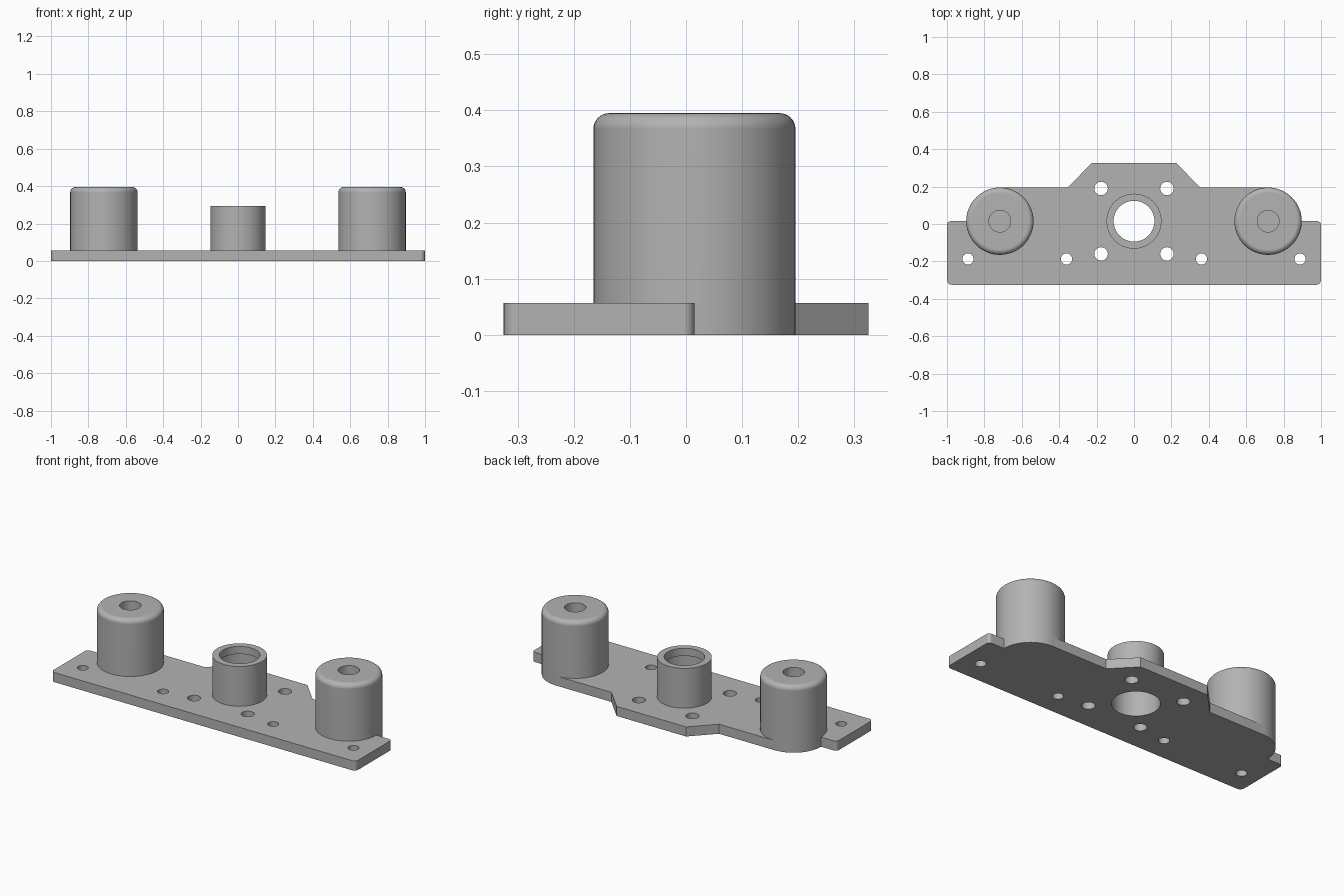
import bpy
import bmesh
from math import sin, cos, pi, radians

if "Cube" in bpy.data.objects:
    bpy.data.objects.remove(bpy.data.objects["Cube"], do_unlink=True)

THICK = 0.057          # plate thickness
CY = 0.015             # shared centre line of the posts and boss
POST_X, POST_R, POST_TOP = 0.717, 0.18, 0.395
BOSS_R, BOSS_TOP, BORE_R, LIP_R = 0.147, 0.293, 0.128, 0.109
SEG = 64

grey = bpy.data.materials.new("plain_grey")
grey.use_nodes = True
colour = (0.45, 0.45, 0.45, 1)
grey.diffuse_color = colour
grey.node_tree.nodes["Principled BSDF"].inputs["Base Color"].default_value = colour


def arc(x, y, r, start, end, steps):
    angles = [radians(start + (end - start) * i / steps) for i in range(steps + 1)]
    return [(x + r * cos(a), y + r * sin(a)) for a in angles]


def finish(bm, name, location=(0, 0, 0)):
    bmesh.ops.remove_doubles(bm, verts=bm.verts, dist=0.0001)
    bmesh.ops.recalc_face_normals(bm, faces=bm.faces)
    mesh = bpy.data.meshes.new(name)
    bm.to_mesh(mesh)
    bm.free()
    mesh.materials.append(grey)
    obj = bpy.data.objects.new(name, mesh)
    obj.location = location
    bpy.context.collection.objects.link(obj)
    bpy.ops.object.select_all(action='DESELECT')
    obj.select_set(True)
    bpy.context.view_layer.objects.active = obj
    bpy.ops.object.shade_smooth_by_angle(angle=radians(30))
    weighted = obj.modifiers.new("flat_tops", 'WEIGHTED_NORMAL')
    weighted.keep_sharp = True
    return obj


def lathe(name, profile, x):
    bm = bmesh.new()
    verts = [bm.verts.new((r, 0, z)) for r, z in profile]
    edges = [bm.edges.new(pair) for pair in zip(verts, verts[1:])]
    bmesh.ops.spin(bm, geom=verts + edges, cent=(0, 0, 0), axis=(0, 0, 1),
                   angle=2 * pi, steps=SEG, use_merge=True)
    return finish(bm, name, (x, CY, 0))


# Plate outline: right half, then its mirror image
half = arc(0.975, -0.3, 0.025, -90, 0, 6)
half += arc(0.98, CY - 0.02, 0.02, 0, 90, 6)
half += arc(POST_X, CY, POST_R, 0, 90, SEG // 4)
half += [(0.353, CY + POST_R), (0.228, 0.325)]
outline = half + [(-x, y) for x, y in reversed(half)]

# Bore and screw holes
loops = [outline, arc(0, CY, BORE_R, 0, 360, SEG)[:-1]]
for side in (-1, 1):
    for x, y, r in ((0.176, CY + 0.175, 0.036), (0.176, CY - 0.175, 0.036),
                    (0.361, -0.187, 0.03), (0.888, -0.187, 0.03)):
        loops.append(arc(side * x, y, r, 0, 360, 32)[:-1])

# Plate: filled flat curve with thickness, turned into a mesh
curve = bpy.data.curves.new("plate_outline", 'CURVE')
curve.dimensions = '2D'
curve.fill_mode = 'BOTH'
curve.extrude = THICK / 2
for loop in loops:
    spline = curve.splines.new('POLY')
    spline.points.add(len(loop) - 1)
    for point, (x, y) in zip(spline.points, loop):
        point.co = (x, y, 0, 1)
    spline.use_cyclic_u = True
helper = bpy.data.objects.new("plate_outline", curve)
bpy.context.collection.objects.link(helper)
bpy.context.view_layer.update()
flat = helper.to_mesh()
bm = bmesh.new()
bm.from_mesh(flat)
helper.to_mesh_clear()
bpy.data.objects.remove(helper, do_unlink=True)
finish(bm, "base_plate", (0, 0, THICK / 2))

# Posts: rounded top rim and a blind hole reaching down to the plate
rim = 0.028
post = [(POST_R, THICK)]
post += arc(POST_R - rim, POST_TOP - rim, rim, 0, 90, 8)
post += [(0.058, POST_TOP), (0.058, THICK)]
for name, x in (("left_post", POST_X), ("right_post", -POST_X)):
    lathe(name, post, x)

# Centre boss: wide bore with a narrower lip at the top
lathe("centre_boss", [(BOSS_R, THICK), (BOSS_R, BOSS_TOP), (LIP_R, BOSS_TOP),
                      (LIP_R, BOSS_TOP - 0.045), (BORE_R, BOSS_TOP - 0.045),
                      (BORE_R, THICK)], 0)
